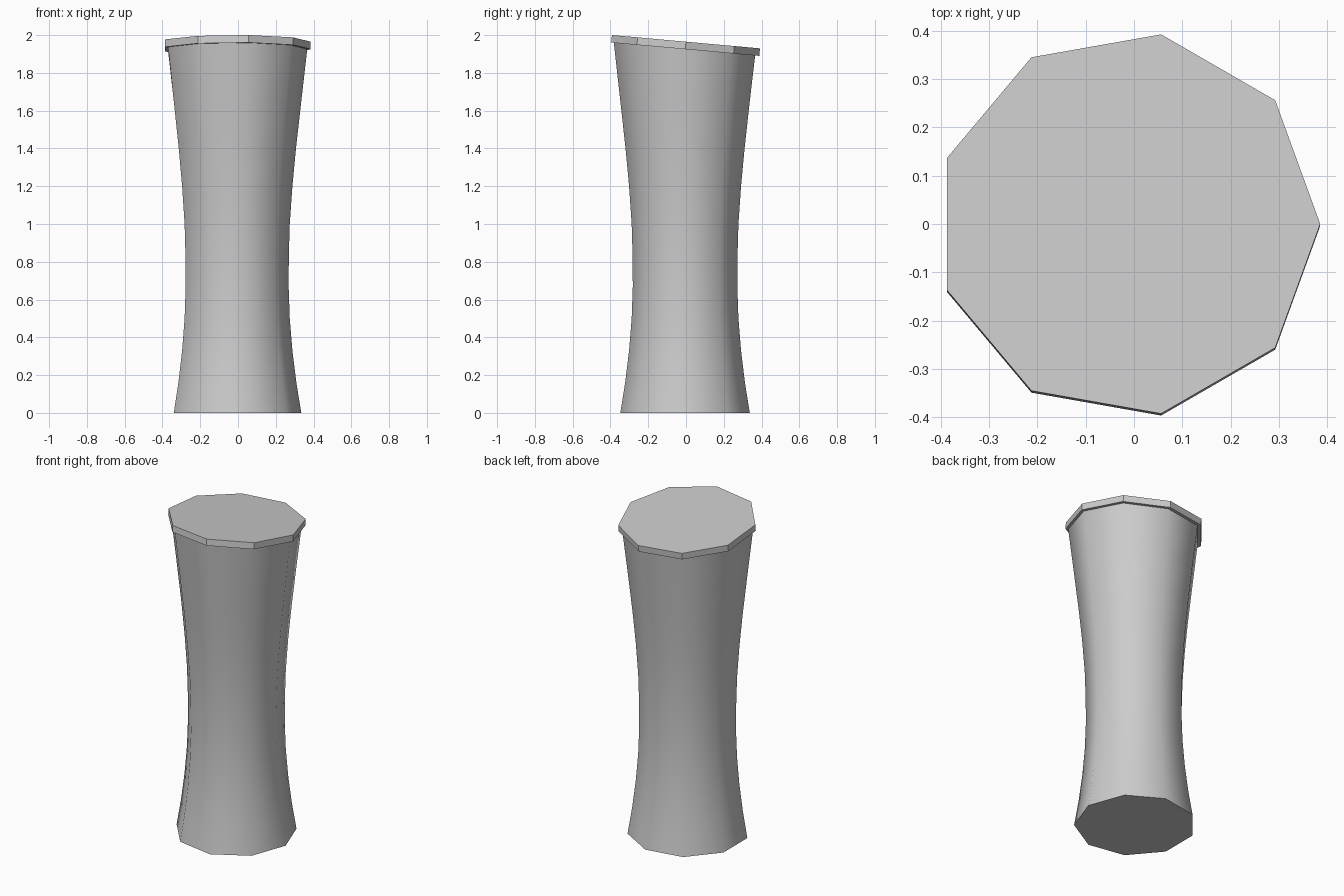
import bpy, bmesh, math

cube = bpy.data.objects.get("Cube")
if cube:
    bpy.data.objects.remove(cube, do_unlink=True)

SIDES = 9
SLOPE = 0.09          # tilt of the top towards the back
CENTRE_X = -0.013

stone = bpy.data.materials.new("grey stone")
stone.use_nodes = True
grey = (0.6, 0.6, 0.6, 1)
stone.diffuse_color = grey
stone.node_tree.nodes["Principled BSDF"].inputs["Base Color"].default_value = grey


def loft(name, rings):
    """Closed nine-sided loft; each ring is (height, radius, centre y, slope)."""
    bm = bmesh.new()
    loops = []
    for z, r, cy, slope in rings:
        loop = []
        for i in range(SIDES):
            a = math.tau * i / SIDES
            y = cy + r * math.sin(a)
            loop.append(bm.verts.new((CENTRE_X + r * math.cos(a), y, z - slope * y)))
        loops.append(loop)
    for low, high in zip(loops, loops[1:]):
        for i in range(SIDES):
            j = (i + 1) % SIDES
            bm.faces.new((low[i], low[j], high[j], high[i]))
    bm.faces.new(loops[0][::-1])
    bm.faces.new(loops[-1])
    mesh = bpy.data.meshes.new(name)
    bm.to_mesh(mesh)
    bm.free()
    mesh.materials.append(stone)
    obj = bpy.data.objects.new(name, mesh)
    bpy.context.collection.objects.link(obj)
    return obj


# Waisted column, smooth around its sides
profile = [(0, 0.348), (0.16, 0.322), (0.33, 0.301), (0.5, 0.287), (0.67, 0.281),
           (0.83, 0.282), (1.0, 0.287), (1.2, 0.301), (1.4, 0.320), (1.65, 0.348)]
column = loft("column", [(z, r, -0.005, 0) for z, r in profile]
              + [(1.927, 0.38, -0.008, SLOPE)])
bpy.ops.object.select_all(action="DESELECT")
column.select_set(True)
bpy.context.view_layer.objects.active = column
bpy.ops.object.shade_smooth_by_angle(angle=math.radians(50))

# Tilted flat cap slab
loft("cap", [(1.925, 0.398, -0.004, SLOPE), (1.965, 0.398, 0, SLOPE)])
